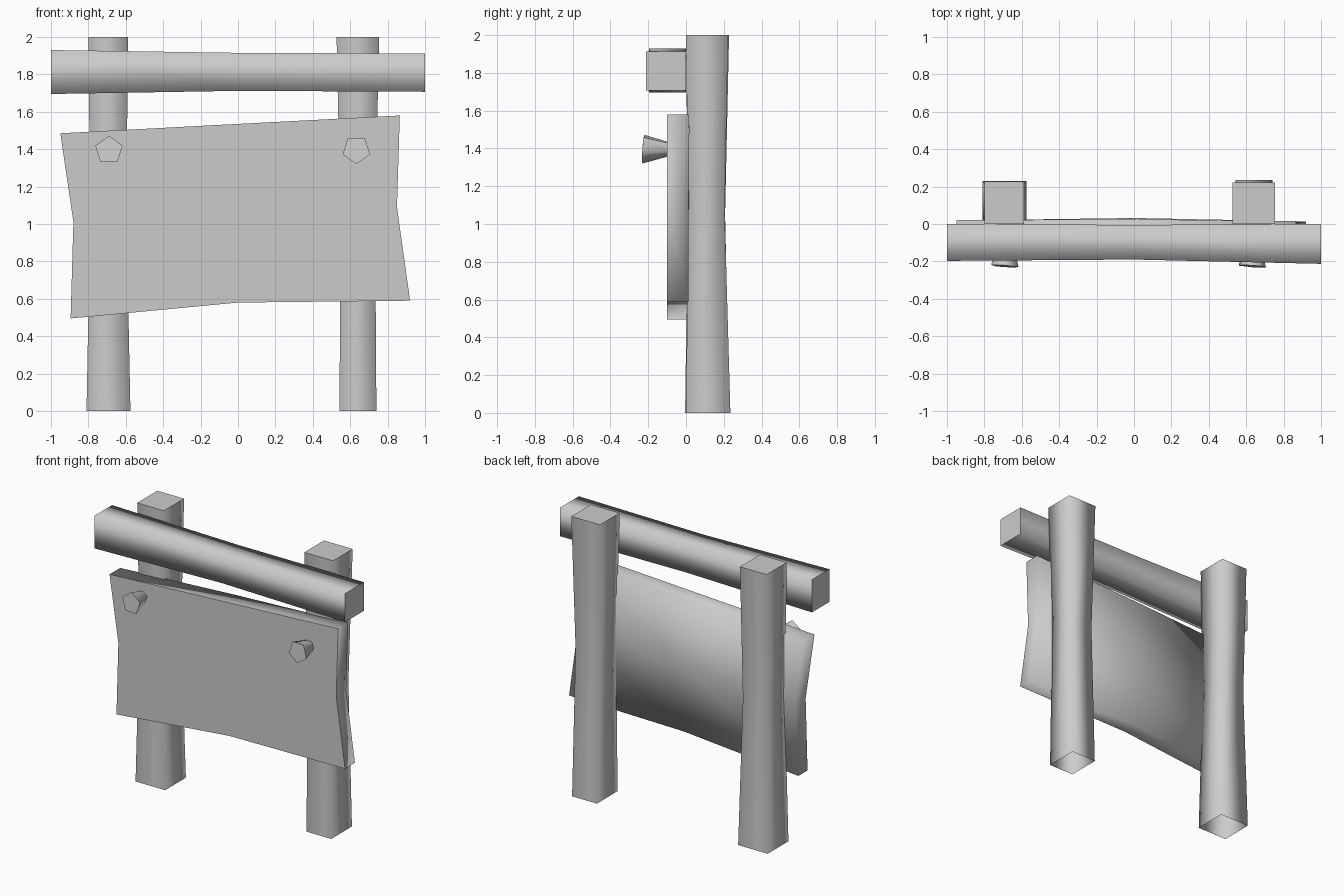
import bpy, bmesh, math
from mathutils import Vector

if "Cube" in bpy.data.objects:
    bpy.data.objects.remove(bpy.data.objects["Cube"])


def finish(bm, name, flat_faces):
    """Smooth the sides, keep the flat faces crisp, and create the object."""
    bmesh.ops.recalc_face_normals(bm, faces=bm.faces[:])
    for f in bm.faces:
        f.smooth = True
    for f in flat_faces:
        f.smooth = False
        for e in f.edges:
            e.smooth = False
    me = bpy.data.meshes.new(name)
    bm.to_mesh(me)
    bm.free()
    ob = bpy.data.objects.new(name, me)
    bpy.context.collection.objects.link(ob)
    return ob


def loft(name, rings, cap_start=True, cap_end=True):
    """Join matching rings of points into a tube."""
    bm = bmesh.new()
    loops = [[bm.verts.new(p) for p in r] for r in rings]
    n = len(loops[0])
    for a, b in zip(loops, loops[1:]):
        for i in range(n):
            j = (i + 1) % n
            bm.faces.new((a[i], a[j], b[j], b[i]))
    caps = []
    if cap_start:
        caps.append(bm.faces.new(loops[0][::-1]))
    if cap_end:
        caps.append(bm.faces.new(loops[-1]))
    return finish(bm, name, caps)


def rect(a0, a1, b0, b1):
    return [(a0, b0), (a1, b0), (a1, b1), (a0, b1)]


# Posts: (z, x0, x1, y0, y1), open underneath
posts = {
    "left_post": [(0, -0.81, -0.575, -0.005, 0.23),
                  (1.05, -0.79, -0.597, 0.01, 0.207),
                  (2, -0.80, -0.588, 0.0, 0.228)],
    "right_post": [(0, 0.543, 0.74, 0.0, 0.235),
                   (1.05, 0.547, 0.733, 0.012, 0.205),
                   (2, 0.527, 0.755, 0.0, 0.222)],
}
for name, secs in posts.items():
    loft(name, [[(x, y, z) for x, y in rect(*s)] for z, *s in secs], cap_start=False)

# Crossbeam: (x, y0, y1, z0, z1)
beam = [(-1, -0.197, 0.0, 1.695, 1.93),
        (0, -0.19, -0.005, 1.712, 1.915),
        (1, -0.213, 0.0, 1.707, 1.912)]
loft("crossbeam", [[(x, y, z) for y, z in rect(*s)] for x, *s in beam])

# Sign board: 3x3 grid of (x, z, back y), flat front, gently bowed back
grid = [
    [(-0.895, 0.495, 0.004), (0.0, 0.58, 0.02), (0.92, 0.59, 0.012)],
    [(-0.88, 1.01, 0.02), (0.0, 1.05, 0.032), (0.85, 1.09, 0.012)],
    [(-0.95, 1.485, 0.02), (-0.04, 1.533, 0.026), (0.865, 1.58, 0.015)],
]
bm = bmesh.new()
back = [[bm.verts.new((x, y, z)) for x, z, y in row] for row in grid]
for r in range(2):
    for c in range(2):
        bm.faces.new((back[r][c], back[r][c + 1], back[r + 1][c + 1], back[r + 1][c]))
rim = [back[r][c] for r, c in
       ((0, 0), (0, 1), (0, 2), (1, 2), (2, 2), (2, 1), (2, 0), (1, 0))]
front = [bm.verts.new((v.co.x, -0.1, v.co.z)) for v in rim]
for i in range(8):
    j = (i + 1) % 8
    bm.faces.new((rim[i], rim[j], front[j], front[i]))
finish(bm, "sign_board", [bm.faces.new(front)])


# Pegs: five-sided, flaring towards the front, with a slightly tilted head
def peg(name, x, z, turn):
    rings = []
    for y, rad, tilt in ((-0.09, 0.038, 0), (-0.226, 0.077, 0.07)):
        ring = []
        for i in range(5):
            a = turn + i * math.tau / 5
            dx, dz = rad * math.cos(a), rad * math.sin(a)
            ring.append(Vector((x + dx, y + tilt * (dz - dx), z + dz)))
        rings.append(ring)
    loft(name, rings)


peg("left_peg", -0.69, 1.395, math.pi / 2)
peg("right_peg", 0.633, 1.397, -math.pi / 2)
